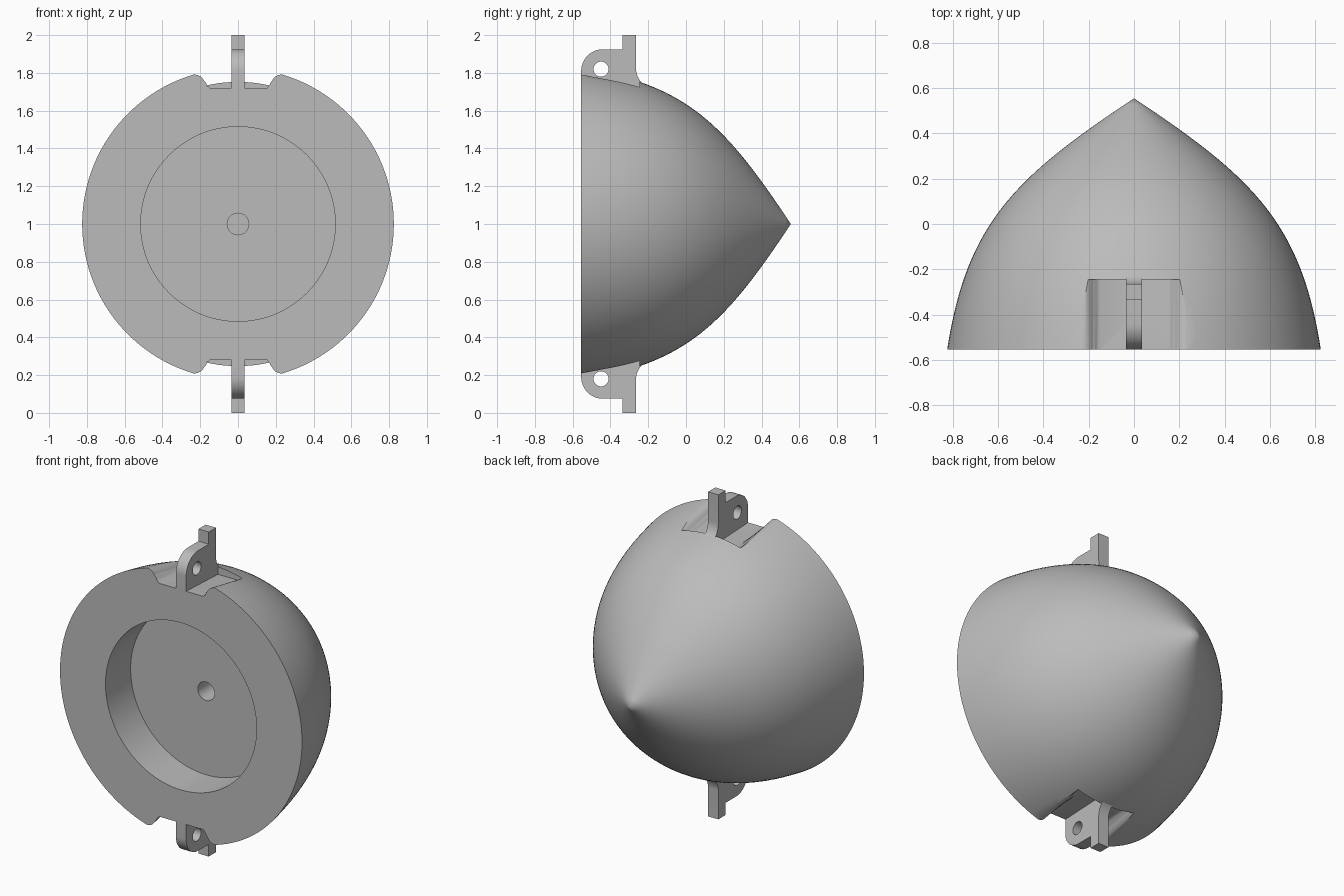
import bpy, bmesh, math
from mathutils import Vector

if "Cube" in bpy.data.objects:
    bpy.data.objects.remove(bpy.data.objects["Cube"])

grey = bpy.data.materials.new("plain grey")
grey.use_nodes = True
grey.diffuse_color = (0.5, 0.5, 0.5, 1)
grey.node_tree.nodes["Principled BSDF"].inputs["Base Color"].default_value = (0.5, 0.5, 0.5, 1)

CENTRE = Vector((0, 0, 1))
FRONT, TIP = -0.555, 0.555


def finish(name, bm):
    bmesh.ops.remove_doubles(bm, verts=bm.verts, dist=1e-5)
    bmesh.ops.recalc_face_normals(bm, faces=bm.faces)
    mesh = bpy.data.meshes.new(name)
    bm.to_mesh(mesh)
    bm.free()
    mesh.materials.append(grey)
    ob = bpy.data.objects.new(name, mesh)
    ob.location = CENTRE
    bpy.context.collection.objects.link(ob)
    return ob


def loft(name, sections):
    """Closed solid skinned through matching loops of points."""
    bm = bmesh.new()
    loops = [[bm.verts.new(p) for p in s] for s in sections]
    n = len(loops[0])
    for a, b in zip(loops, loops[1:]):
        for i in range(n):
            j = (i + 1) % n
            bm.faces.new((a[i], a[j], b[j], b[i]))
    bm.faces.new(loops[0])
    bm.faces.new(loops[-1][::-1])
    return finish(name, bm)


def arc(cx, cy, r, start, end, steps=12):
    return [(cx + r * math.cos(math.radians(start + (end - start) * i / steps)),
             cy + r * math.sin(math.radians(start + (end - start) * i / steps)))
            for i in range(steps + 1)]


def cut(ob, cutter):
    mod = ob.modifiers.new("cut", "BOOLEAN")
    mod.operation, mod.solver, mod.object = "DIFFERENCE", "EXACT", cutter
    bpy.context.view_layer.objects.active = ob
    bpy.ops.object.modifier_apply(modifier=mod.name)
    bpy.data.objects.remove(cutter)


def smooth(ob):
    bpy.ops.object.select_all(action="DESELECT")
    ob.select_set(True)
    bpy.context.view_layer.objects.active = ob
    bpy.ops.object.shade_smooth_by_angle(angle=math.radians(30))


# Pointed dome: outer curve, front rim, round recess and blind centre hole
curve = [Vector(p) for p in ((0, TIP), (0.53, 0.205), (0.74, 0), (0.825, FRONT))]
profile = []
for i in range(41):
    t = i / 40
    w = ((1 - t) ** 3, 3 * t * (1 - t) ** 2, 3 * t * t * (1 - t), t ** 3)
    profile.append(sum((c * k for c, k in zip(curve, w)), Vector((0, 0))))
profile += [(0.515, FRONT), (0.515, -0.31), (0.057, -0.31), (0.057, 0.1), (0, 0.1)]
bm = bmesh.new()
verts = [bm.verts.new((r, y, 0)) for r, y in profile]
edges = [bm.edges.new(pair) for pair in zip(verts, verts[1:])]
bmesh.ops.spin(bm, geom=verts + edges, cent=(0, 0, 0), axis=(0, 1, 0),
               angle=math.tau, steps=128, use_merge=True)
dome = finish("dome", bm)

# Notch outline on the right half: floor, short wall, rounded lip
FLOOR = 0.705
half = [(0.15, FLOOR), (0.164, 0.722), (0.172, 0.745)]
half += arc(0.23, 0.737, 0.054, 160, 82, 8)
half += [(0.26, 0.792), (0.26, 0.95)]


def notch_section(y, side):
    drop = 0.19 * (y - FRONT)
    pts = [(x, max(FLOOR + 0.0004 * i, z - drop)) for i, (x, z) in enumerate(half)]
    pts += [(-x, z) for x, z in reversed(pts)]
    return [(x, y, side * z) for x, z in pts]


# Bracket side outline: rounded ear, upright post, curved foot
outline = [(FRONT, 0.695)] + arc(-0.44, 0.81, 0.115, 180, 90)
outline += [(-0.335, 0.925), (-0.335, 1.0), (-0.265, 1.0)]
outline += arc(-0.155, 0.825, 0.11, 180, 270) + [(-0.155, 0.695)]

for side, label in ((1, "top"), (-1, "bottom")):
    cut(dome, loft("notch_cutter", [notch_section(y, side) for y in (-0.65, -0.245)]))
    bracket = loft(label + "_bracket",
                   [[(x, y, side * z) for y, z in outline] for x in (-0.035, 0.035)])
    hole = arc(-0.45, 0.82, 0.04, 0, 348.75, 31)
    cut(bracket, loft("hole_cutter",
                      [[(x, y, side * z) for y, z in hole] for x in (-0.1, 0.1)]))
    smooth(bracket)
smooth(dome)
